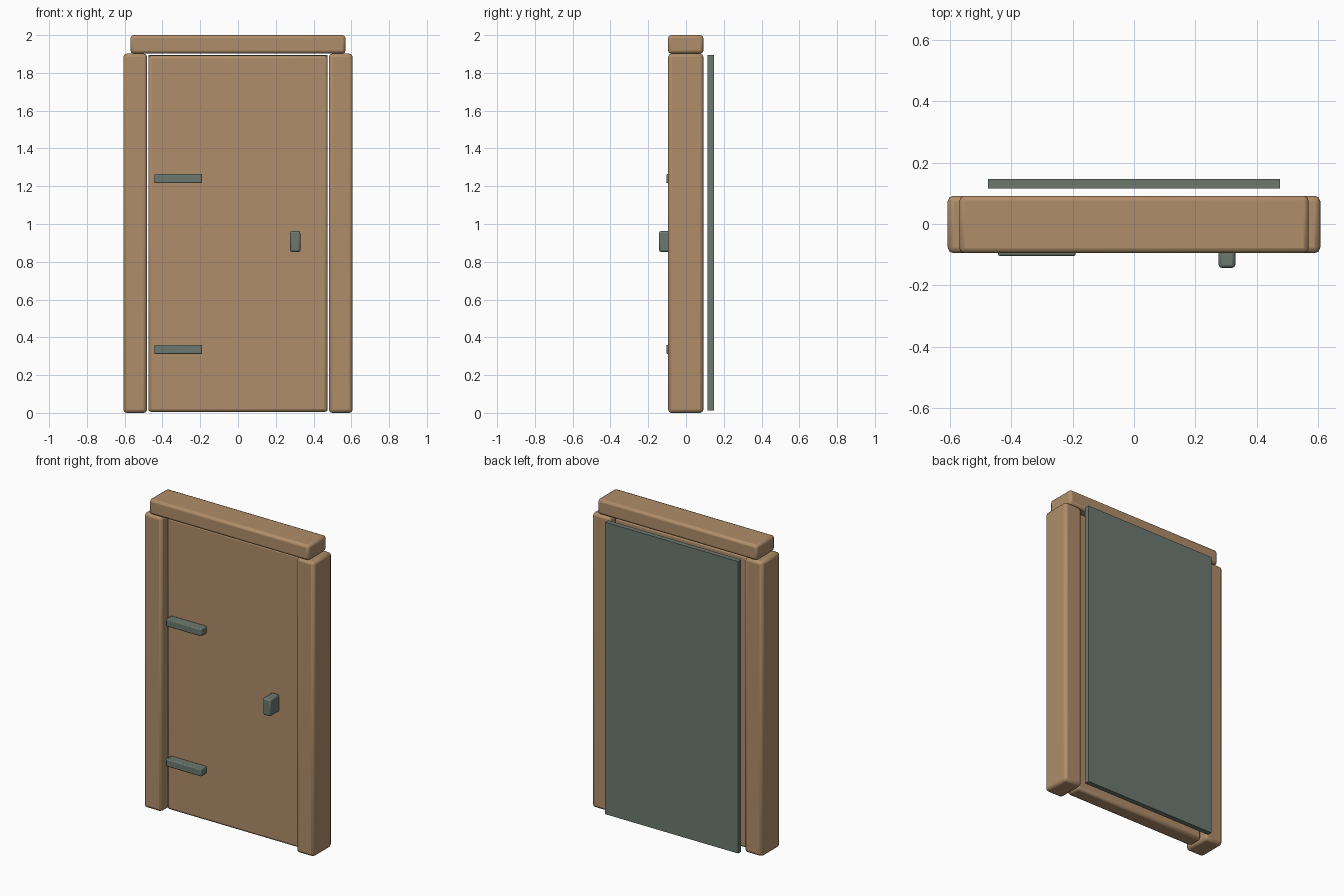
import bpy

if "Cube" in bpy.data.objects:
    bpy.data.objects.remove(bpy.data.objects["Cube"])


def make_material(name, color):
    mat = bpy.data.materials.new(name)
    mat.diffuse_color = (*color, 1.0)
    mat.use_nodes = True
    mat.node_tree.nodes["Principled BSDF"].inputs["Base Color"].default_value = mat.diffuse_color
    return mat


wood = make_material("warm_wood", (0.434, 0.27, 0.144))
metal = make_material("grey_green_metal", (0.15, 0.19, 0.16))


def block(name, x, y, z, mat, bevel=0.0):
    """Box spanning the given (min, max) ranges, with optional rounded edges."""
    spans = (x, y, z)
    bpy.ops.mesh.primitive_cube_add(size=1, location=[(a + b) / 2 for a, b in spans])
    obj = bpy.context.object
    obj.name = name
    obj.scale = [b - a for a, b in spans]
    bpy.ops.object.transform_apply(location=False, rotation=False, scale=True)
    obj.data.materials.append(mat)
    if bevel:
        mod = obj.modifiers.new("rounded_edges", 'BEVEL')
        mod.width = bevel
        mod.segments = 2
        bpy.ops.object.shade_smooth_by_angle()
    return obj


# Frame: two posts and the lintel resting on them
FRAME_DEPTH = (-0.095, 0.092)
block("left_post", (-0.607, -0.481), FRAME_DEPTH, (0.0, 1.902), wood, 0.018)
block("right_post", (0.481, 0.607), FRAME_DEPTH, (0.0, 1.902), wood, 0.018)
block("lintel", (-0.569, 0.569), FRAME_DEPTH, (1.902, 2.0), wood, 0.016)

# Door leaf, recessed between the posts
block("door_leaf", (-0.475, 0.475), (-0.048, 0.052), (0.005, 1.892), wood, 0.016)

# Strap hinges on the left side
for label, z in (("lower", 0.336), ("upper", 1.24)):
    block(label + "_hinge", (-0.443, -0.19), (-0.104, -0.045),
          (z - 0.024, z + 0.024), metal, 0.006)

# Handle
block("handle", (0.276, 0.33), (-0.143, -0.045), (0.852, 0.962), metal, 0.01)

# Plain panel standing behind the frame
block("back_panel", (-0.475, 0.475), (0.115, 0.147), (0.012, 1.896), metal)
